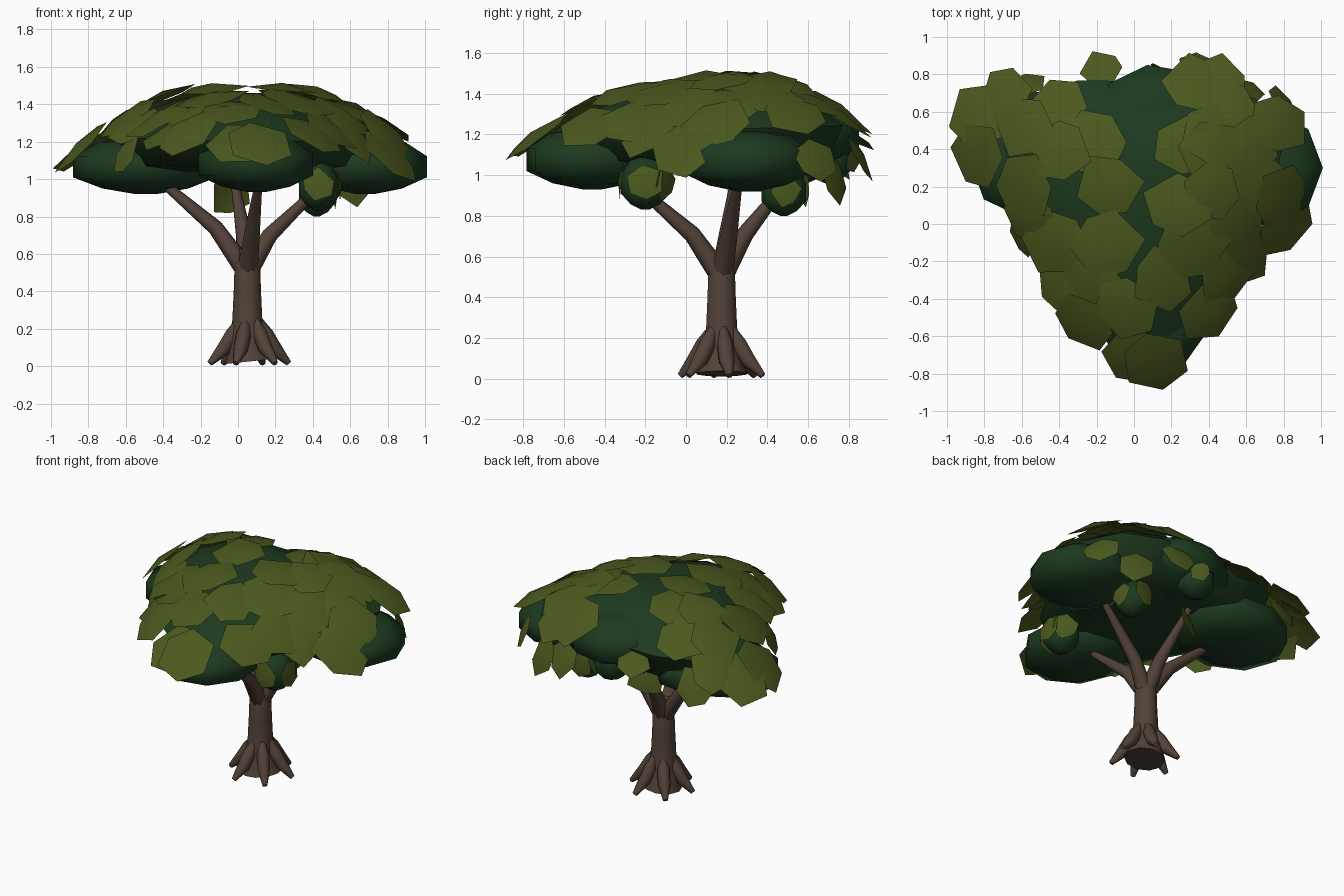
import bpy, bmesh, math, random
from mathutils import Vector, Matrix

random.seed(7)
if "Cube" in bpy.data.objects:
    bpy.data.objects.remove(bpy.data.objects["Cube"])


def material(name, rgb):
    mat = bpy.data.materials.new(name)
    mat.use_nodes = True
    mat.diffuse_color = (*rgb, 1)
    mat.node_tree.nodes["Principled BSDF"].inputs["Base Color"].default_value = (*rgb, 1)
    return mat


bark = material("brown bark", (0.085, 0.055, 0.04))
dark_green = material("dark green", (0.012, 0.042, 0.014))
olive = material("olive green", (0.07, 0.1, 0.013))


def finish(bm, name, mat, smooth_angle=60):
    bmesh.ops.recalc_face_normals(bm, faces=bm.faces)
    mesh = bpy.data.meshes.new(name)
    bm.to_mesh(mesh)
    bm.free()
    mesh.materials.append(mat)
    obj = bpy.data.objects.new(name, mesh)
    bpy.context.collection.objects.link(obj)
    bpy.ops.object.select_all(action="DESELECT")
    obj.select_set(True)
    bpy.context.view_layer.objects.active = obj
    bpy.ops.object.shade_smooth_by_angle(angle=math.radians(smooth_angle))
    return obj


def loft(bm, rings):
    """Bridge equal rings of points and cap both ends."""
    loops = [[bm.verts.new(p) for p in ring] for ring in rings]
    count = len(loops[0])
    for low, high in zip(loops, loops[1:]):
        for i in range(count):
            j = (i + 1) % count
            bm.faces.new((low[i], low[j], high[j], high[i]))
    bm.faces.new(loops[0][::-1])
    bm.faces.new(loops[-1])


def tube(name, path, sides=8):
    """Tapered limb through (point, radius) stations."""
    points = [Vector(p) for p, r in path]
    rings = []
    for i, (p, r) in enumerate(path):
        along = points[min(i + 1, len(points) - 1)] - points[max(i - 1, 0)]
        turn = Vector((0, 0, 1)).rotation_difference(along)
        angles = [math.tau * k / sides for k in range(sides)]
        rings.append([points[i] + turn @ Vector((r * math.cos(a), r * math.sin(a), 0)) for a in angles])
    bm = bmesh.new()
    loft(bm, rings)
    return finish(bm, name, bark)


# Trunk
TX, TY = 0.05, 0.175
tube("trunk", [((TX + 0.01, TY, 0.025), 0.13), ((TX, TY, 0.12), 0.1), ((TX, TY, 0.25), 0.08),
               ((TX, TY, 0.4), 0.073), ((TX, TY, 0.55), 0.068), ((TX, TY, 0.63), 0.045)], 10)

# Roots
for k in range(6):
    a = math.tau * k / 6 + 0.18
    at = lambda r, z: (TX + 0.01 + r * math.cos(a), TY + r * math.sin(a), z)
    tube(f"root_{k + 1}", [(at(0.05, 0.25), 0.02), (at(0.09, 0.17), 0.042),
                           (at(0.14, 0.09), 0.04), (at(0.215, 0.015), 0.016)], 7)

# Branches
for side, mid, end in (("right", (-0.12, 0.21, 0.74), (-0.46, 0.25, 1.03)),
                       ("left", (0.17, 0.21, 0.7), (0.47, 0.26, 0.99)),
                       ("front", (0.075, 0.03, 0.71), (0.11, -0.28, 0.98)),
                       ("back", (0.03, 0.29, 0.71), (-0.02, 0.52, 1.0))):
    tube(f"{side}_branch", [((TX, TY, 0.5), 0.055), (mid, 0.042), (end, 0.02)])


# Crown outline with three lobes, and its domed height
CX, CY = 0.05, 0.16


def reach(a):
    return 0.9 + 0.13 * math.cos(3 * (a - math.radians(30)))


def crown_height(x, y):
    r = math.hypot(x - CX, y - CY) / reach(math.atan2(y - CY, x - CX))
    return 1.5 - 0.39 * r ** 2.3 + 0.03 * y


# Main crown
def crown_ring(share, drop, floor=None):
    ring = []
    for k in range(18):
        a = math.tau * k / 18
        x = CX + share * reach(a) * math.cos(a)
        y = CY + share * reach(a) * math.sin(a)
        ring.append((x, y, floor if floor else crown_height(x, y) - drop))
    return ring


bm = bmesh.new()
loft(bm, [crown_ring(0.4, 0, 1.04), crown_ring(0.68, 0, 1.07), crown_ring(0.78, 0.06),
          crown_ring(0.62, 0.04), crown_ring(0.4, 0.04), crown_ring(0.2, 0.04)])
finish(bm, "main_crown", dark_green)


# Foliage pads under and around the crown: blunt rims over shallow conical bases
def pad(name, centre, size, turn=0.0):
    rings = []
    for share, height in ((0.15, -1), (0.6, -0.8), (1, -0.4), (1, 0.35), (0.65, 0.85), (0.15, 1)):
        angles = [math.tau * k / 9 for k in range(9)]
        rings.append([(share * math.cos(a), share * math.sin(a), height) for a in angles])
    bm = bmesh.new()
    loft(bm, rings)
    bm.transform(Matrix.Translation(centre) @ Matrix.Rotation(turn, 4, "Z") @ Matrix.Diagonal((*size, 1)))
    finish(bm, name, dark_green, 75)


pad("right_pad", (-0.49, 0.37, 1.07), (0.4, 0.34, 0.15), 0.35)
pad("left_pad", (0.68, 0.3, 1.07), (0.33, 0.32, 0.15))
pad("front_pad", (0.1, -0.46, 1.08), (0.31, 0.33, 0.15), 0.4)
pad("back_pad", (0.1, 0.55, 1.2), (0.35, 0.3, 0.17), 0.3)
pad("small_front_pad", (0.43, -0.2, 0.96), (0.11, 0.12, 0.13))
pad("small_side_pad", (0.42, 0.48, 0.92), (0.1, 0.11, 0.12))
pad("small_back_pad", (0.08, 0.7, 1.08), (0.12, 0.12, 0.12))


# Leaf plates
def leaf(bm, centre, normal, radius):
    normal = Vector(normal).normalized()
    turn = Vector((0, 0, 1)).rotation_difference(normal)
    spin = random.uniform(0, math.tau)
    rim = []
    for k in range(6):
        a = spin + math.tau * k / 6 + random.uniform(-0.15, 0.15)
        r = radius * random.uniform(0.85, 1.12)
        offset = Vector((r * math.cos(a), r * math.sin(a), -0.15 * radius))
        rim.append(bm.verts.new(Vector(centre) + turn @ offset))
    top = bm.verts.new(Vector(centre) + 0.04 * radius * normal)
    for k in range(6):
        bm.faces.new((top, rim[k], rim[(k + 1) % 6]))


spots = [(-.7, .7), (-.83, .58), (-.86, .36), (-.6, .52), (-.42, .64), (-.4, .4), (-.6, .2),
         (-.55, 0), (-.14, .2), (-.15, -.12), (-.42, -.1), (-.38, -.33), (-.22, -.35), (-.06, -.45),
         (0, -.72), (-.28, -.53), (.12, -.76), (.16, -.3), (.42, -.48), (.5, -.28), (.24, .1), (.42, .17),
         (.27, .42), (.35, .76), (.5, .62), (.63, .42), (.78, .54), (.8, .12), (.83, -.02), (.56, 0),
         (.62, -.18), (.45, .35), (.32, -.12), (-.2, .45), (.42, .5), (.68, .22), (.45, .76)]
bm = bmesh.new()
step = 0.05
for x, y in spots:
    slope_x = (crown_height(x + step, y) - crown_height(x - step, y)) / (2 * step)
    slope_y = (crown_height(x, y + step) - crown_height(x, y - step)) / (2 * step)
    tilt = Vector((-slope_x, -slope_y, 1))
    tilt += Vector((random.uniform(-0.12, 0.12), random.uniform(-0.12, 0.12), 0))
    leaf(bm, (x, y, crown_height(x, y) + random.uniform(0, 0.035)), tilt, random.uniform(0.17, 0.21))
finish(bm, "crown_leaves", olive)

# Leaves hanging at the crown edge and on the small pads
bm = bmesh.new()
for centre, normal, radius in (((-0.05, 0.5, 0.93), (-0.4, 0.7, 0.2), 0.13),
                               ((0.43, -0.33, 0.97), (0, -1, 0.1), 0.09),
                               ((0.55, -0.2, 0.97), (1, 0, 0.1), 0.09),
                               ((0.49, -0.09, 0.96), (0.6, 0.9, -0.1), 0.09),
                               ((0.53, 0.49, 0.92), (1, 0.1, 0), 0.08),
                               ((0.4, 0.6, 0.93), (-0.2, 1, 0), 0.09),
                               ((0.15, 0.83, 1.07), (0.5, 0.8, -0.2), 0.07),
                               ((-0.17, 0.83, 1.2), (-0.2, 0.5, 1), 0.12),
                               ((0.6, 0.74, 1.0), (0.5, 1, 0.4), 0.14),
                               ((0.82, 0.64, 1.08), (1, 0.7, 0.5), 0.12),
                               ((0.35, 0.87, 1.1), (0.2, 1, 0.5), 0.13),
                               ((-0.6, 0.76, 1.1), (-0.3, 1, 0.5), 0.14),
                               ((-0.62, -0.08, 1.13), (-1, -0.5, 0.5), 0.12)):
    leaf(bm, centre, normal, radius)
finish(bm, "hanging_leaves", olive)
